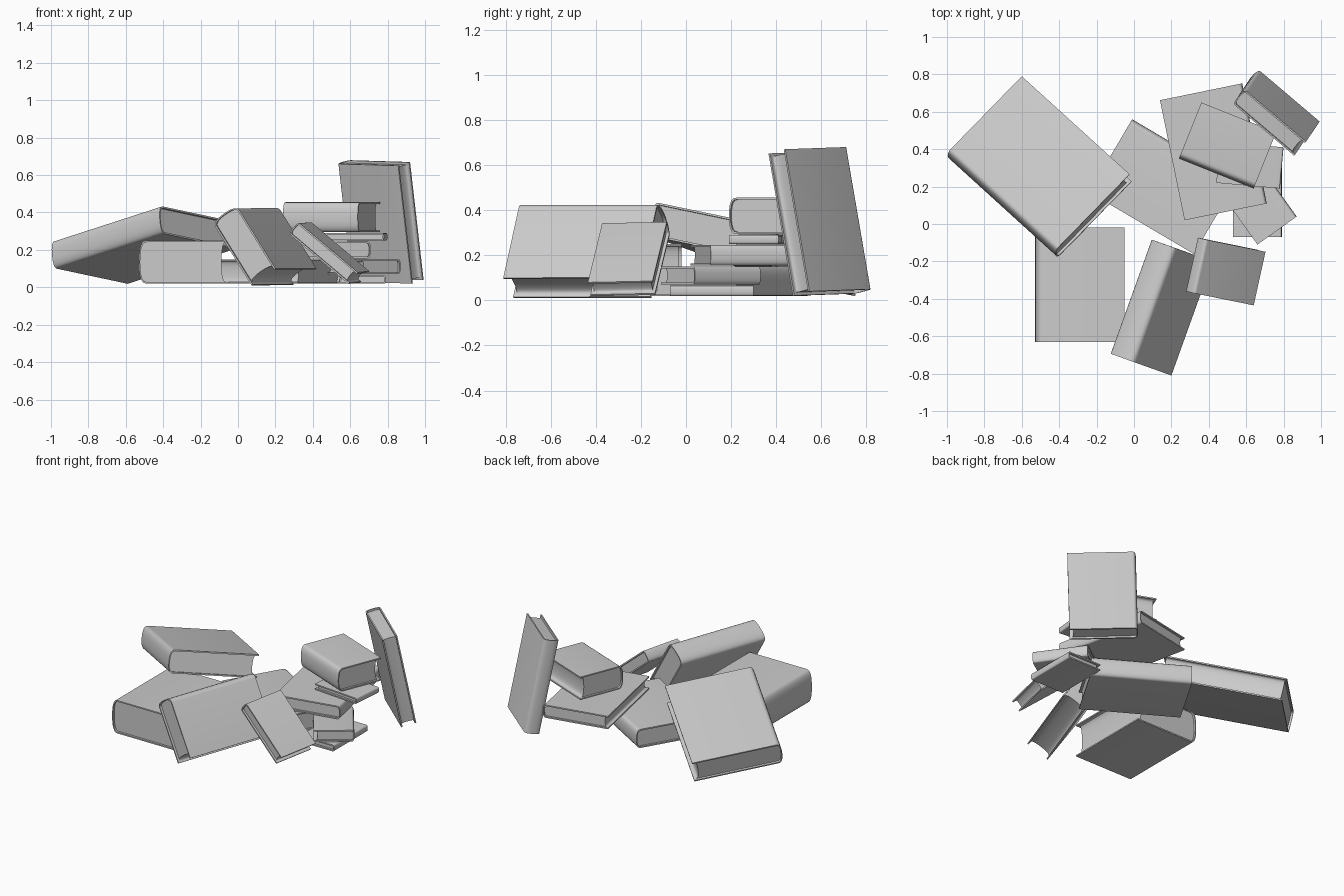
import bpy, bmesh, math
from mathutils import Vector, Matrix

cube = bpy.data.objects.get("Cube")
if cube:
    bpy.data.objects.remove(cube, do_unlink=True)

grey = bpy.data.materials.new("plain_grey")
grey.use_nodes = True
grey.diffuse_color = (0.6, 0.6, 0.6, 1)
grey.node_tree.nodes["Principled BSDF"].inputs["Base Color"].default_value = (0.6, 0.6, 0.6, 1)

BOARD = 0.009   # cover board thickness
MARGIN = 0.014  # how far the pages sit inside the cover


def arc(base, depth, low, high, steps=12):
    """Blunt rounded curve from low to high, bulging towards -u."""
    mid, half = (low + high) / 2, (high - low) / 2
    pts = []
    for i in range(steps + 1):
        a = math.pi * i / steps
        c, s = math.cos(a), math.sin(a)
        pts.append((base - depth * s ** 0.8, mid - half * math.copysign(abs(c) ** 0.8, c)))
    return pts


def extrude(name, profile, start, end, matrix):
    """Sweep a (width, thickness) profile along the spine direction."""
    bm = bmesh.new()
    verts = [bm.verts.new((u, start, n)) for u, n in profile]
    face = bm.faces.new(verts)
    out = bmesh.ops.extrude_face_region(bm, geom=[face])
    moved = [g for g in out["geom"] if isinstance(g, bmesh.types.BMVert)]
    bmesh.ops.translate(bm, verts=moved, vec=(0, end - start, 0))
    bm.transform(matrix)
    bmesh.ops.recalc_face_normals(bm, faces=bm.faces)
    mesh = bpy.data.meshes.new(name)
    bm.to_mesh(mesh)
    bm.free()
    mesh.materials.append(grey)
    obj = bpy.data.objects.new(name, mesh)
    bpy.context.collection.objects.link(obj)
    bpy.ops.object.select_all(action='DESELECT')
    obj.select_set(True)
    bpy.context.view_layer.objects.active = obj
    bpy.ops.object.shade_smooth_by_angle(angle=math.radians(35))


def book(name, origin, fore, along, t):
    """origin: upper spine corner; fore: across the cover; along: down the spine."""
    o = Vector(origin)
    w_vec, h_vec = Vector(fore) - o, Vector(along) - o
    w, h = w_vec.length, h_vec.length
    wd = w_vec.normalized()
    hd = (h_vec - wd * h_vec.dot(wd)).normalized()
    nd = wd.cross(hd)
    if nd.z > 0:
        nd = -nd
    m = Matrix((wd, hd, nd)).transposed().to_4x4()
    m.translation = o
    d = min(0.04, 0.22 * t)
    # Cover: two boards joined by a rounded spine
    outer = arc(d, d, 0, t)
    inner = arc(d, d - BOARD * 0.8, BOARD, t - BOARD)
    cover = [(w, 0)] + outer + [(w, t), (w, t - BOARD)] + inner[::-1] + [(w, BOARD)]
    extrude(name + "_cover", cover, 0, h, m)
    # Pages: block with a hollow fore edge
    hollow = arc(w - MARGIN, d * 0.6, BOARD, t - BOARD)
    pages = inner + hollow[::-1]
    extrude(name + "_pages", pages, MARGIN, h - MARGIN, m)


# Large books lying and leaning on the left
book("large_tilted_book", (-1.0, 0.38, 0.25), (-0.6, 0.79, 0.165), (-0.44, -0.16, 0.44), 0.152)
book("thick_flat_book", (-0.53, -0.63, 0.25), (-0.05, -0.63, 0.25), (-0.53, -0.02, 0.25), 0.23)

# Books leaning at the front
book("front_leaning_book", (-0.01, -0.735, 0.44), (0.2, -0.81, 0.10), (0.21, -0.125, 0.44), 0.163)
book("small_leaning_book", (0.32, -0.37, 0.35), (0.64, -0.435, 0.08), (0.39, -0.085, 0.35), 0.08)

# Book standing at the back right
book("standing_book", (0.59, 0.72, 0.68), (0.92, 0.44, 0.67), (0.66, 0.83, 0.05), 0.10)

# Stack in the middle, from the bottom up
book("thin_bottom_book", (0.79, -0.07, 0.065), (0.53, -0.07, 0.065), (0.79, 0.3, 0.065), 0.045)
book("base_book", (-0.01, 0.56, 0.15), (-0.24, 0.17, 0.15), (0.55, 0.23, 0.15), 0.13)
book("small_flat_book", (0.87, 0.04, 0.15), (0.66, -0.11, 0.15), (0.66, 0.33, 0.15), 0.08)
book("middle_book", (0.71, 0.11, 0.245), (0.27, 0.02, 0.245), (0.57, 0.75, 0.245), 0.09)
book("thin_upper_book", (0.78, 0.19, 0.29), (0.44, 0.22, 0.29), (0.80, 0.41, 0.29), 0.04)
book("thick_top_book", (0.24, 0.35, 0.455), (0.36, 0.65, 0.455), (0.64, 0.19, 0.455), 0.16)
